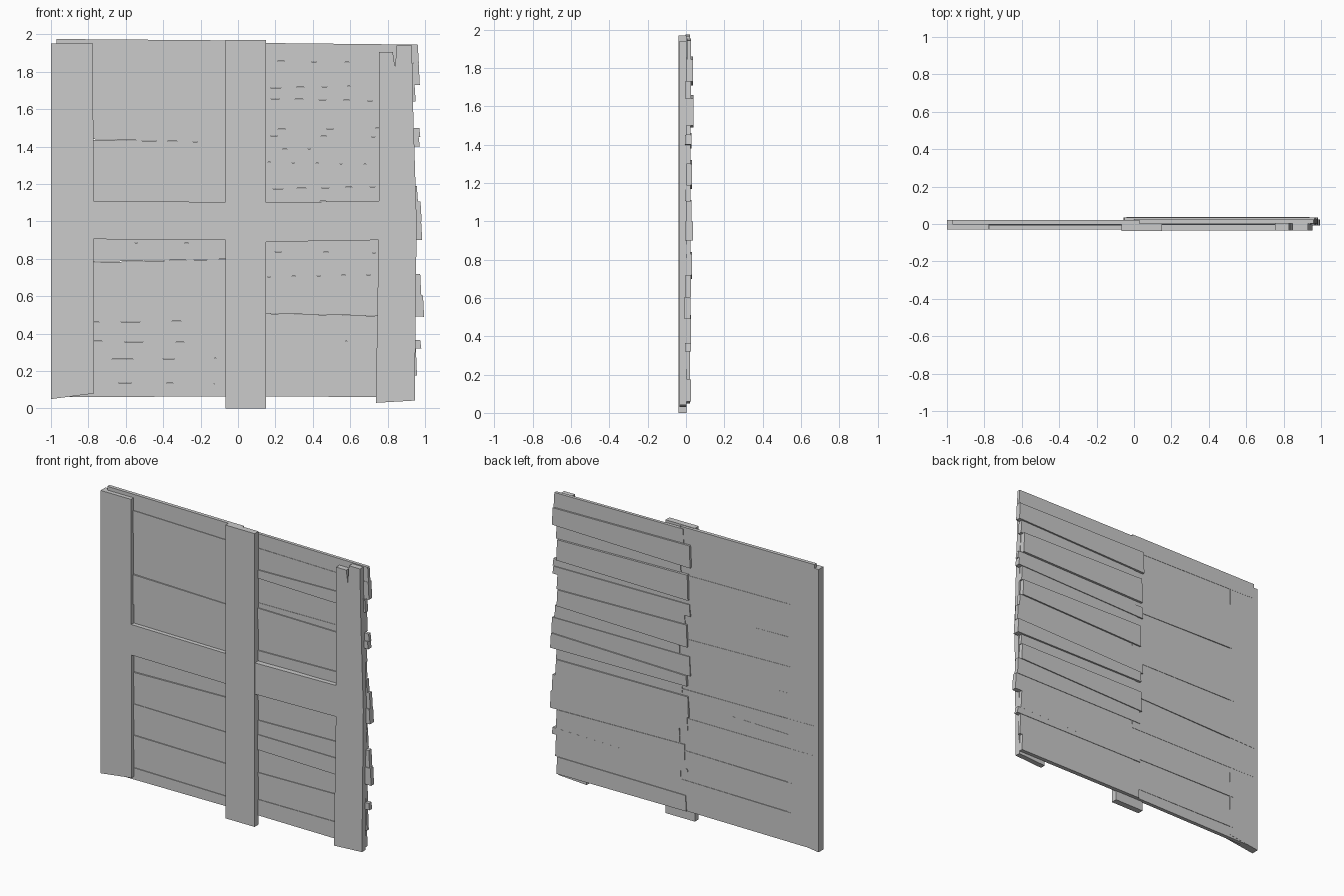
import bpy, bmesh


def board(name, pts, y0, y1):
    """Extrude an outline drawn in the x-z plane from y0 (front) to y1 (back)."""
    bm = bmesh.new()
    front = bm.faces.new([bm.verts.new((x, y0, z)) for x, z in pts])
    ext = bmesh.ops.extrude_face_region(bm, geom=[front])
    for v in ext["geom"]:
        if isinstance(v, bmesh.types.BMVert):
            v.co.y = y1
    bmesh.ops.recalc_face_normals(bm, faces=bm.faces)
    me = bpy.data.meshes.new(name)
    bm.to_mesh(me)
    bm.free()
    ob = bpy.data.objects.new(name, me)
    bpy.context.collection.objects.link(ob)
    return ob


# Front frame: three posts and the cross rail
board("left_post", [(-1, .05), (-.77, .08), (-.775, 1.95), (-1, 1.95)], -.03, .021)
board("center_post", [(-.068, 0), (.15, 0), (.15, 1.97), (-.068, 1.97)], -.038, .003)
board("right_post", [(.737, .03), (.945, .042), (.955, 1.0), (.935, 1.65), (.93, 1.94),
                     (.848, 1.94), (.84, 1.82), (.828, 1.905), (.753, 1.905), (.753, 1.0)],
      -.034, .002)
board("left_rail", [(-.78, .905), (-.06, .9), (-.06, 1.103), (-.78, 1.11)], -.03, .003)
board("right_rail", [(.14, .89), (.76, .9), (.76, 1.11), (.14, 1.1)], -.034, .003)

# Left planks: seam heights at the left and right end, left end x, front y, back y
left_seams = [(.06, .065), (.14, .13), (.26, .27), (.36, .35), (.46, .47), (.57, .56),
              (.69, .69), (.78, .80), (.89, .88), (1.06, 1.05), (1.24, 1.22),
              (1.44, 1.42), (1.66, 1.65), (1.87, 1.85), (1.975, 1.967)]
left_ends = [-.9, -.8, -.97, -.8, -.97, -.97, -.8, -.97, -.97, -.8, -.97, -.8, -.97, -.97]
for i, x0 in enumerate(left_ends):
    (a, b), (c, d) = left_seams[i], left_seams[i + 1]
    y0 = (-.006, -.002, -.008, -.003)[i % 4]
    y1 = (.020, .022, .0195, .0225)[i % 4]
    x1 = (.05, .03, .055, .02)[i % 4]
    board("left_plank", [(x0, a), (x1, b), (x1, d), (x0, c)], y0, y1)

# Right planks: top seam (left, right), left end x, right end x, front y, back y
right_planks = [
    (.17, .175, -.02, .945, -.002, .027),
    (.33, .32, .02, .957, .002, .022),
    (.35, .365, -.03, .98, -.004, .025),
    (.51, .49, -.01, .95, .001, .025),
    (.61, .605, .03, .995, -.008, .023),
    (.70, .72, -.03, .98, -.003, .026),
    (.84, .83, -.04, .95, .003, .032),
    (.91, .90, .01, .95, -.002, .024),
    (.98, 1.0, -.03, .985, -.006, .036),
    (1.11, 1.105, -.05, .982, .001, .028),
    (1.17, 1.19, .03, .962, -.004, .023),
    (1.32, 1.30, -.03, .94, .002, .032),
    (1.38, 1.40, -.01, .945, -.003, .024),
    (1.46, 1.45, -.05, .972, -.006, .029),
    (1.49, 1.50, .0, .975, .001, .023),
    (1.66, 1.64, -.04, .938, .003, .038),
    (1.71, 1.73, .02, .95, -.004, .025),
    (1.86, 1.845, -.055, .972, .002, .036),
    (1.955, 1.945, .0, .967, .004, .025),
]
a, b = .065, .06
for c, d, x0, x1, y0, y1 in right_planks:
    board("right_plank", [(x0, a), (x1, b), (x1 - .006, d), (x0 + .005, c)], y0, y1)
    a, b = c, d
